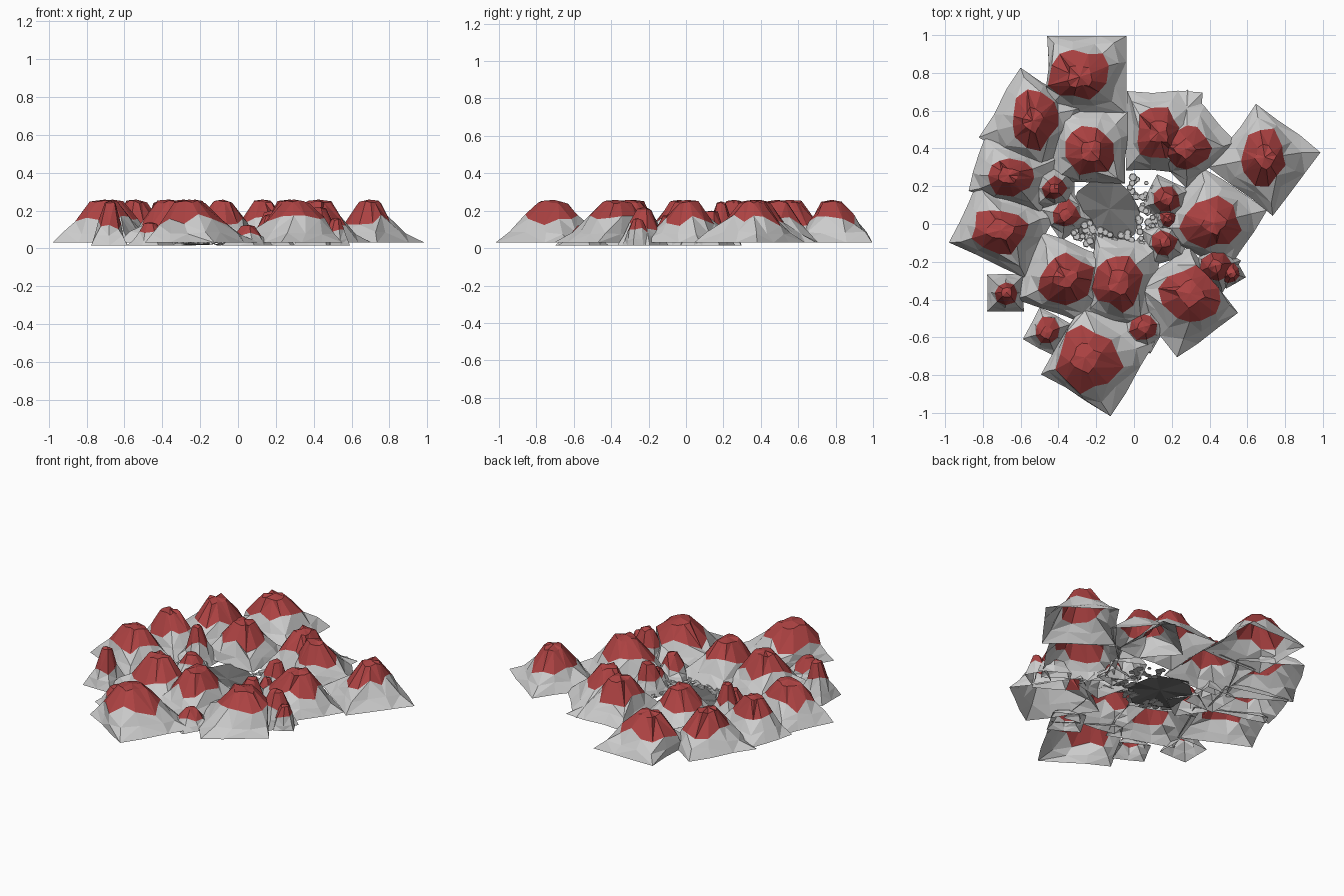
import bpy, bmesh, math, random
from mathutils import Vector, Matrix

if "Cube" in bpy.data.objects:
    bpy.data.objects.remove(bpy.data.objects["Cube"])

random.seed(7)
red = bpy.data.materials.new("red_cap")
red.diffuse_color = (0.42, 0.055, 0.055, 1)
red.use_nodes = True
red.node_tree.nodes["Principled BSDF"].inputs["Base Color"].default_value = red.diffuse_color
dark = bpy.data.materials.new("dark_floor")
dark.diffuse_color = (0.16, 0.16, 0.16, 1)
dark.use_nodes = True
dark.node_tree.nodes["Principled BSDF"].inputs["Base Color"].default_value = dark.diffuse_color


def link(name, bm, mat=None):
    me = bpy.data.meshes.new(name)
    bm.to_mesh(me)
    bm.free()
    ob = bpy.data.objects.new(name, me)
    bpy.context.collection.objects.link(ob)
    if mat:
        me.materials.append(mat)
    return ob


def bridge(bm, rings):
    loops = [[bm.verts.new(p) for p in r] for r in rings]
    for a, b in zip(loops, loops[1:]):
        n = len(a)
        for i in range(n):
            j = (i + 1) % n
            # split quads into facets, alternating the diagonal
            if i % 2:
                bm.faces.new((a[i], a[j], b[j]))
                bm.faces.new((a[i], b[j], b[i]))
            else:
                bm.faces.new((a[i], a[j], b[i]))
                bm.faces.new((a[j], b[j], b[i]))
    return loops


def mountain(tag, cx, cy, hx, hy, rot, px, py, rx, ry, z0, top, per_side=3):
    """Open shell: square grey skirt plus jagged red cap with a small crown."""
    jit = random.uniform
    h, s = top - z0, min(hx, hy)
    turn = Matrix.Rotation(math.radians(rot), 2)
    corners = [(-hx, -hy), (hx, -hy), (hx, hy), (-hx, hy)]
    base, mid, line, crown = [], [], [], []
    tx, ty = px + jit(-.12, .12) * rx, py + jit(-.12, .12) * ry
    for k in range(4):
        a, b = Vector(corners[k]), Vector(corners[(k + 1) % 4])
        for i in range(per_side):
            p = a.lerp(b, i / per_side)
            if i:
                p *= 1 + jit(-0.04, 0.04)
            p = turn @ p
            d = p.normalized()
            w = jit(0.86, 1.2)
            r = 1 / math.hypot(d.x / rx, d.y / ry)
            q = Vector((px, py)) + d * r * w
            b2 = Vector((cx, cy)) + p
            m = b2.lerp(q, 0.5) + Vector((jit(-1, 1), jit(-1, 1))) * s * 0.05
            c = Vector((tx, ty)) + d * r * (jit(0.46, 0.55) if i == 0 else jit(0.35, 0.47))
            zl = z0 + h * (0.52 - 0.85 * (w - 1)) + jit(-.03, .03) * h
            base.append((b2.x, b2.y, z0))
            mid.append((m.x, m.y, z0 + h * jit(0.19, 0.27)))
            line.append((q.x, q.y, zl))
            crown.append((c.x, c.y, z0 + h * jit(0.91, 0.98)))
    bm = bmesh.new()
    bridge(bm, [base, mid, line])
    link("slope_" + tag, bm)
    bm = bmesh.new()
    last = bridge(bm, [line, crown])[-1]
    tip = bm.verts.new((tx, ty, top))
    for i in range(len(last)):
        bm.faces.new((last[i], last[(i + 1) % len(last)], tip))
    link("cap_" + tag, bm, red)


# large mountains: base centre, half sizes, turn, cap centre, cap half sizes
large = [
    (-.25, .79, .21, .205, 0, -.28, .79, .165, .13),
    (-.54, .54, .20, .215, -31, -.53, .55, .115, .15),
    (-.23, .41, .19, .19, -2, -.24, .39, .125, .13),
    (.16, .49, .20, .21, -1, .13, .47, .12, .14),
    (.28, .45, .18, .19, 43, .28, .41, .12, .11),
    (.69, .34, .214, .21, -37, .69, .35, .115, .145),
    (-.64, .26, .20, .15, -17, -.65, .25, .13, .095),
    (-.70, -.03, .225, .18, -25, -.71, -.04, .155, .12),
    (-.37, -.29, .21, .19, -20, -.36, -.29, .145, .12),
    (-.06, -.30, .175, .22, -8, -.08, -.30, .125, .15),
    (.42, .02, .21, .20, -33, .41, .01, .15, .13),
    (.26, -.41, .20, .22, 36, .31, -.38, .16, .155),
    (-.19, -.71, .215, .23, -31, -.24, -.72, .165, .165),
]
for n, row in enumerate(large):
    mountain(f"large_{n + 1}", *row, 0.03, 0.258)

# small peaks: centre, half size, turn, cap radius, height
small = [
    (-.42, .19, .105, 0, .06, .25),
    (-.36, .05, .10, 35, .07, .14),
    (-.68, -.365, .097, 0, .06, .25),
    (-.46, -.57, .095, -28, .07, .14),
    (.05, -.55, .10, -30, .07, .125),
    (.43, -.23, .10, -30, .08, .22),
    (.51, -.26, .06, 30, .055, .16),
    (.17, .13, .10, -25, .07, .20),
    (.18, .03, .07, 10, .045, .13),
    (.16, -.10, .10, 15, .065, .18),
]
for n, (x, y, s, rot, r, top) in enumerate(small):
    mountain(f"small_{n + 1}", x, y, s, s, rot, x, y, r, r, 0.015, top, 2)

# folded valley floor between the mountains
bm = bmesh.new()
ring = []
for i in range(10):
    a = math.tau * i / 10
    r = random.uniform(.16, .21)
    ring.append(bm.verts.new((-.16 + r * math.cos(a), .07 + r * math.sin(a),
                              .04 if i % 2 else .015)))
hub = bm.verts.new((-.13, .08, .02))
for i in range(10):
    bm.faces.new((ring[i], ring[(i + 1) % 10], hub))
link("valley_floor", bm, dark)

# scattered flat pebbles along the valley edge, in loose clusters
bm = bmesh.new()
for i in range(100):
    a = math.radians(random.uniform(-150, 70))
    r = random.uniform(.14, .26)
    size = random.uniform(.012, .024)
    m = Matrix.Translation((-.11 + r * math.cos(a), .07 + r * math.sin(a) * .85,
                            random.uniform(.025, .04)))
    m = m @ Matrix.Rotation(random.uniform(0, 6), 4, 'Z')
    bmesh.ops.create_cone(bm, cap_ends=True, segments=6, radius1=size,
                          radius2=size * .8, depth=.006, matrix=m)
link("pebbles", bm)
